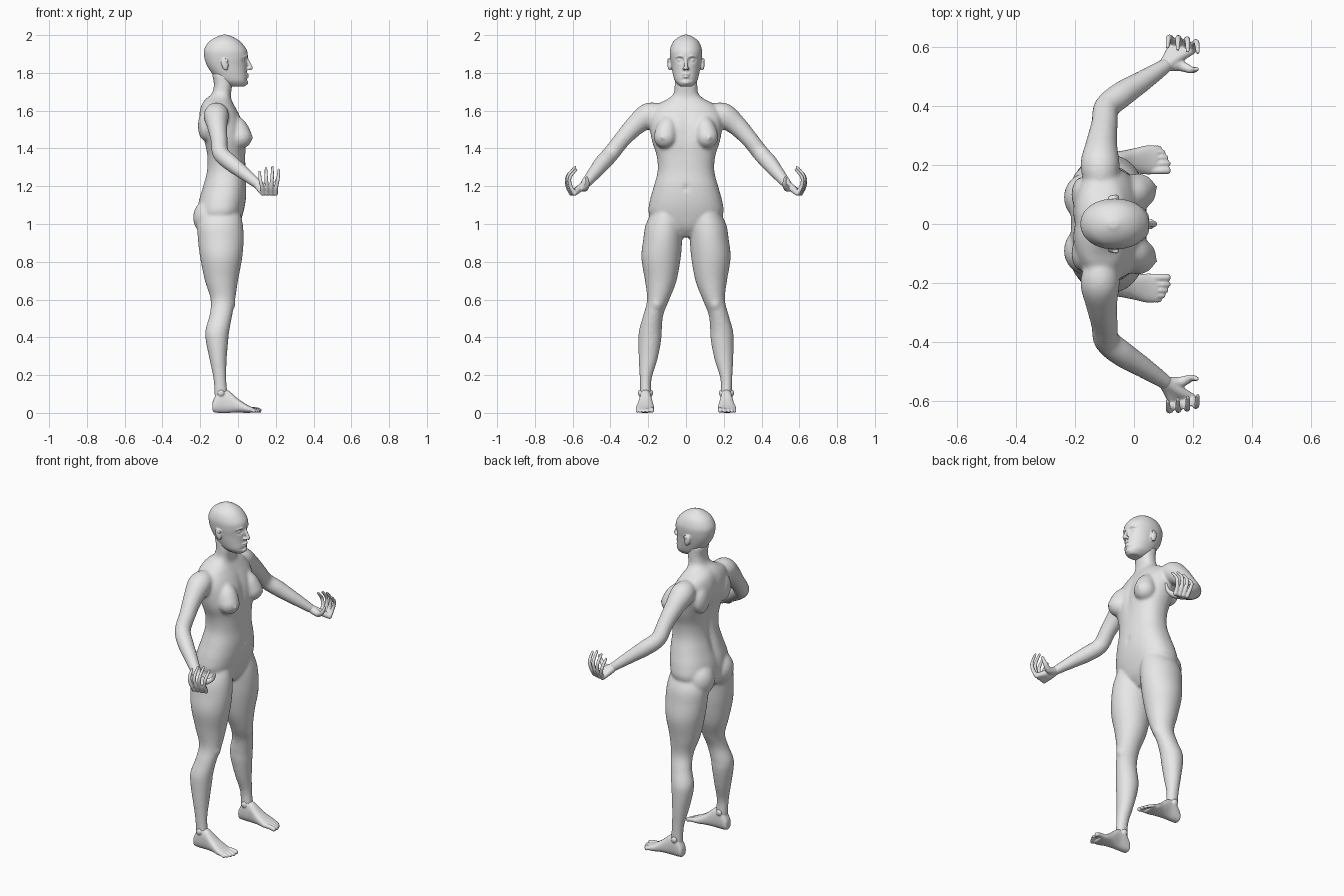
import bpy
import bmesh
from math import cos, sin, pi, exp
from mathutils import Vector, Matrix

default = bpy.data.objects.get("Cube")
if default:
    bpy.data.objects.remove(default, do_unlink=True)

skin = bpy.data.materials.new("plain_grey")
skin.use_nodes = True
GREY = (0.8, 0.8, 0.8, 1)
skin.diffuse_color = GREY
skin.node_tree.nodes["Principled BSDF"].inputs["Base Color"].default_value = GREY


def spline(rows, steps=6):
    """Catmull-Rom interpolation of rows of numbers."""
    rows = [Vector(r) for r in rows]
    ext = [rows[0]] + rows + [rows[-1]]
    out = []
    for a, b, c, d in zip(ext, ext[1:], ext[2:], ext[3:]):
        for k in range(steps):
            t = k / steps
            out.append(b + (c - a) * (t / 2) + (a * 2 - b * 5 + c * 4 - d) * (t * t / 2)
                       + (b * 3 - a - c * 3 + d) * (t ** 3 / 2))
    return out + [rows[-1]]


def skin_rings(bm, rings):
    """Bridge rings of points into a closed skin."""
    rings = [[bm.verts.new(p) for p in ring] for ring in rings]
    n = len(rings[0])
    for a, b in zip(rings, rings[1:]):
        for i in range(n):
            j = (i + 1) % n
            bm.faces.new((a[i], a[j], b[j], b[i]))
    bm.faces.new(rings[0][::-1])
    bm.faces.new(rings[-1])


def loft(bm, rows, along_x=False, side=1, power=2.0, n=64):
    """Rows of (position, low, high, y low, y high) become rounded sections."""
    rings = []
    for pos, a0, a1, y0, y1 in spline(rows):
        ring = []
        for i in range(n):
            c, s = cos(2 * pi * i / n), sin(2 * pi * i / n)
            c = abs(c) ** (2 / power) * (1 if c > 0 else -1)
            s = abs(s) ** (2 / power) * (1 if s > 0 else -1)
            a = (a0 + a1) / 2 + c * (a1 - a0) / 2
            y = side * ((y0 + y1) / 2 + s * (y1 - y0) / 2)
            ring.append((pos, y, a) if along_x else (a, y, pos))
        rings.append(ring)
    skin_rings(bm, rings)


def tube(bm, rows, side=1, n=20):
    """Rows of (x, y, z, radius) become a round limb with domed ends."""
    pts = spline([(x, y * side, z, r) for x, y, z, r in rows])
    rings, turn, last = [], None, None
    for i, p in enumerate(pts):
        tangent = (pts[min(i + 1, len(pts) - 1)].xyz - pts[max(i - 1, 0)].xyz).normalized()
        turn = last.rotation_difference(tangent) @ turn if last else tangent.to_track_quat('Z', 'Y')
        last = tangent
        rings.append([p.xyz + turn @ Vector((cos(2 * pi * k / n), sin(2 * pi * k / n), 0)) * p.w
                      for k in range(n)])
    skin_rings(bm, rings)
    for p in (pts[0], pts[-1]):
        ball(bm, p.xyz, (p.w, p.w, p.w))


def ball(bm, centre, size, tilt=0):
    matrix = Matrix.Translation(centre) @ Matrix.Rotation(tilt, 4, 'Y') @ Matrix.Diagonal((*size, 1))
    bmesh.ops.create_uvsphere(bm, u_segments=24, v_segments=16, radius=1, matrix=matrix)


def dent(bm, centre, size, push):
    """Push the skin softly along x around a point."""
    for v in bm.verts:
        d = [(v.co[i] - centre[i]) / size[i] for i in range(3)]
        v.co.x += push * exp(-sum(k * k for k in d))


def finish(name, bm, voxel, smooth, mirror=False):
    """Fuse the overlapping pieces into one smooth skin."""
    bmesh.ops.recalc_face_normals(bm, faces=bm.faces)
    mesh = bpy.data.meshes.new(name)
    bm.to_mesh(mesh)
    bm.free()
    mesh.materials.append(skin)
    mesh.shade_smooth()
    ob = bpy.data.objects.new(name, mesh)
    bpy.context.collection.objects.link(ob)
    fuse = ob.modifiers.new("fuse", 'REMESH')
    fuse.mode = 'VOXEL'
    fuse.voxel_size = voxel
    fuse.use_smooth_shade = True
    soften = ob.modifiers.new("soften", 'SMOOTH')
    soften.factor = 0.5
    soften.iterations = smooth
    if mirror:
        pair = ob.modifiers.new("pair", 'MIRROR')
        pair.use_axis = (False, True, False)
        pair.use_mirror_merge = False


# Trunk and neck
body = bmesh.new()
trunk = [(.93, -.1, -.04, .04), (.98, -.195, 0, .13), (1.05, -.215, .025, .195), (1.12, -.21, .04, .192),
         (1.2, -.187, .045, .17), (1.28, -.168, .04, .15), (1.36, -.166, .04, .155), (1.44, -.182, .043, .18),
         (1.52, -.205, .032, .192), (1.58, -.207, .008, .19), (1.63, -.195, -.02, .155),
         (1.66, -.175, -.035, .1), (1.69, -.14, -.037, .066), (1.74, -.128, -.03, .06), (1.8, -.14, -.03, .06)]
loft(body, [(z, b, f, -w, w) for z, b, f, w in trunk], power=2.3)
dent(body, (-.2, 0, 1.36), (.08, .025, .22), .02)
dent(body, (.04, 0, 1.5), (.06, .025, .12), -.01)
dent(body, (.045, 0, 1.19), (.03, .012, .012), -.012)

for side in (1, -1):
    # Legs down to the ankles
    loft(body, [(1.08, -.19, .01, .03, .17), (1, -.215, .025, .015, .212), (.92, -.212, .03, .02, .226),
                (.82, -.2, .022, .028, .236), (.7, -.175, 0, .05, .217), (.6, -.145, -.015, .088, .206),
                (.52, -.15, -.03, .12, .225), (.44, -.172, -.045, .128, .248), (.38, -.17, -.052, .132, .252),
                (.28, -.15, -.06, .152, .25), (.18, -.13, -.062, .182, .245), (.1, -.125, -.055, .184, .243),
                (.05, -.12, -.05, .185, .245)], side=side)
    # Buttocks, chest and kneecaps
    ball(body, (-.155, side * .09, 1.035), (.083, .085, .095))
    tube(body, [(-.035, .09, 1.56, .035), (-.005, .1, 1.51, .055), (.014, .11, 1.46, .061)], side)
    ball(body, (.07, side * .125, 1.455), (.011, .011, .011))
    ball(body, (-.05, side * .155, .58), (.037, .035, .045))
    # Arms and shoulder blades
    tube(body, [(-.11, .14, 1.585, .055), (-.115, .2, 1.573, .067), (-.11, .27, 1.52, .054),
                (-.1, .34, 1.445, .045), (-.092, .395, 1.375, .044), (-.04, .44, 1.325, .044),
                (.03, .485, 1.27, .036), (.105, .535, 1.21, .026)], side)
    ball(body, (-.175, side * .1, 1.52), (.037, .06, .08))
finish("body", body, .008, 8)

# Head
head = bmesh.new()
skull = [(1.728, -.05, .035, .03), (1.738, -.08, .046, .043), (1.76, -.11, .051, .06), (1.8, -.14, .047, .071),
         (1.84, -.165, .047, .078), (1.88, -.178, .052, .084), (1.92, -.18, .047, .085),
         (1.96, -.158, .018, .071), (1.985, -.125, -.015, .046), (2.002, -.085, -.055, .012)]
loft(head, [(z, b, f, -w, w) for z, b, f, w in skull], power=2.1)
dent(head, (.05, 0, 1.762), (.03, .04, .008), -.006)
for side in (1, -1):
    dent(head, (.045, side * .032, 1.868), (.04, .018, .013), -.016)
    ball(head, (.026, side * .032, 1.867), (.013, .014, .011))
    tube(head, [(.046, .012, 1.884, .005), (.044, .03, 1.89, .006), (.026, .052, 1.884, .005)], side)
    ball(head, (.055, side * .011, 1.822), (.01, .008, .008))
    # Ears
    ball(head, (-.07, side * .087, 1.845), (.018, .011, .033), -.25)
    ball(head, (-.062, side * .094, 1.865), (.012, .006, .012))
# Nose and lips
tube(head, [(.045, 0, 1.88, .008), (.058, 0, 1.85, .009), (.068, 0, 1.826, .011)])
for z, w in ((1.791, .022), (1.779, .019)):
    ball(head, (.045, 0, z), (.013, w, .006))
ball(head, (.04, 0, 1.75), (.015, .022, .014))
finish("head", head, .004, 4)

# Hands, cupped with the fingers curling upward
hand = bmesh.new()
for i, length in enumerate((.82, .96, 1, .9)):
    knuckle = Vector((.132 + .022 * i, .607 - .006 * i, 1.163))
    fan = (i - 1.5) * .012
    tube(hand, [(.1, .53, 1.213, .022), (.118 + .012 * i, .567, 1.185, .019), (*knuckle, .014)])
    bends = ((0, 0, 0, .013), (.3, .024, .04, .0105), (.8, .029, .09, .0095), (1, -.008, .138, .007))
    tube(hand, [(knuckle.x + fan * f, knuckle.y + dy * length, knuckle.z + dz * length, r)
                for f, dy, dz, r in bends])
# Thumb
tube(hand, [(.12, .54, 1.2, .022), (.16, .535, 1.19, .018), (.195, .522, 1.21, .012), (.212, .525, 1.245, .008)])
finish("hands", hand, .0042, 3, mirror=True)

# Feet
foot = bmesh.new()
loft(foot, [(-.136, .025, .045, .205, .225), (-.13, .005, .07, .188, .24), (-.1, 0, .12, .183, .245),
            (-.055, 0, .12, .182, .246), (0, .002, .075, .173, .256), (.045, 0, .045, .168, .266),
            (.08, .002, .028, .17, .262)], along_x=True, power=2.4)
# Ankle bones and toes
for y in (.186, .243):
    ball(foot, (-.09, y, .105), (.018, .012, .018))
for y, tip, r in ((.181, .112, .013), (.205, .115, .0095), (.225, .108, .009), (.243, .098, .009), (.258, .086, .008)):
    tube(foot, [(.05, y, .02, r), (tip - .02, y, .018, r), (tip, y, r, r)])
finish("feet", foot, .0042, 3, mirror=True)
